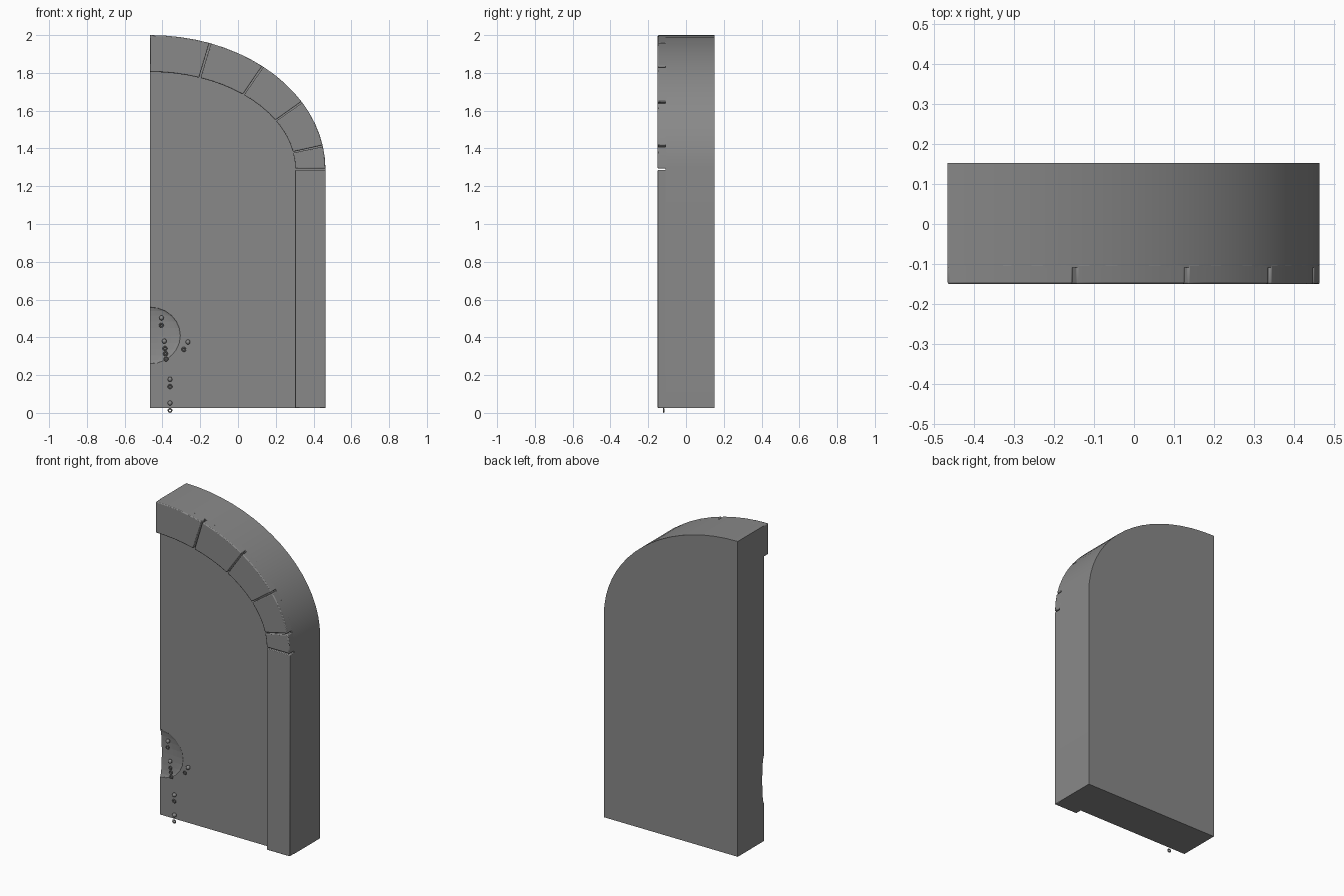
import bpy, bmesh, math
from mathutils import Vector

if "Cube" in bpy.data.objects:
    bpy.data.objects.remove(bpy.data.objects["Cube"])

stone = bpy.data.materials.new("grey stone")
stone.diffuse_color = (0.25, 0.25, 0.25, 1)
stone.use_nodes = True
stone.node_tree.nodes["Principled BSDF"].inputs["Base Color"].default_value = stone.diffuse_color

LEFT, SPRING, BASE = -0.465, 1.29, 0.025
BACK, FRONT, PANEL = 0.152, -0.15, -0.108
OUTER, INNER = (0.928, 0.71), (0.768, 0.515)


def arc(radii, a, b, step=5):
    """Points on a quarter ellipse, angles in degrees from the crown."""
    n = max(1, round((b - a) / step))
    angles = [math.radians(a + (b - a) * i / n) for i in range(n + 1)]
    return [(LEFT + radii[0] * math.sin(t), SPRING + radii[1] * math.cos(t)) for t in angles]


def extrude(name, outline, y0, y1, bevel=0.006):
    """Extrude an x-z outline from y0 (front) to y1 (back)."""
    bm = bmesh.new()
    front = [bm.verts.new((x, y0, z)) for x, z in outline]
    back = [bm.verts.new((x, y1, z)) for x, z in outline]
    bm.faces.new(front)
    bm.faces.new(back[::-1])
    for i in range(len(outline)):
        j = (i + 1) % len(outline)
        bm.faces.new((front[i], back[i], back[j], front[j]))
    bmesh.ops.recalc_face_normals(bm, faces=bm.faces)
    me = bpy.data.meshes.new(name)
    bm.to_mesh(me)
    bm.free()
    ob = bpy.data.objects.new(name, me)
    bpy.context.collection.objects.link(ob)
    me.materials.append(stone)
    smooth(ob)
    if bevel:
        m = ob.modifiers.new("soft edges", 'BEVEL')
        m.width, m.segments, m.limit_method = bevel, 2, 'ANGLE'
        m.angle_limit = math.radians(40)
    return ob


def smooth(ob):
    bpy.ops.object.select_all(action='DESELECT')
    ob.select_set(True)
    bpy.context.view_layer.objects.active = ob
    bpy.ops.object.shade_smooth_by_angle(angle=math.radians(35))


# Wall slab with the rounded top
body = extrude("wall_slab", [(LEFT, BASE)] + arc(OUTER, 0, 90) + [(-LEFT - 0.002, BASE)],
               PANEL, BACK, 0)

# Shallow worn hollow low on the cut edge of the panel
bpy.ops.mesh.primitive_uv_sphere_add(segments=24, ring_count=12, location=(LEFT, PANEL, 0.41))
hollow = bpy.context.object
hollow.name = "hollow_cutter"
hollow.scale = (0.16, 0.018, 0.15)
hollow.hide_render = True
hollow.hide_set(True)
hollow.data.materials.append(stone)
cut = body.modifiers.new("hollow", 'BOOLEAN')
cut.object, cut.operation, cut.solver = hollow, 'DIFFERENCE', 'EXACT'

# Arch stones: four wide, one narrow, with thin joints
joints = [0, 20, 40, 60, 80, 90]
for i, (a, b) in enumerate(zip(joints, joints[1:])):
    a2, b2 = a + (0.3 if a else 0), b - 0.3
    extrude(f"arch_stone_{i + 1}", arc(OUTER, a2, b2) + arc(INNER, a2, b2)[::-1],
            FRONT, PANEL + 0.01, 0.005)

# Straight jamb below the arch
extrude("jamb", [(0.303, BASE), (0.303, SPRING - 0.003), (0.463, SPRING - 0.003), (0.463, BASE)],
        FRONT, PANEL + 0.01, 0.004)

# Small hanging links on the panel: (x, z of top knob, number of rings, sideways step)
chains = [(-0.405, 0.503, 1, -0.001), (-0.39, 0.38, 3, 0.003), (-0.265, 0.375, 1, -0.022),
          (-0.36, 0.178, 1, 0.0), (-0.36, 0.052, 1, 0.0)]
for i, (x, z, rings, step) in enumerate(chains):
    bpy.ops.mesh.primitive_uv_sphere_add(segments=10, ring_count=6, radius=0.013,
                                         location=(x, PANEL - 0.008, z))
    knob = bpy.context.object
    knob.name = f"knob_{i + 1}"
    parts = [knob]
    for r in range(rings):
        bpy.ops.mesh.primitive_torus_add(major_segments=12, minor_segments=6,
                                         major_radius=0.009, minor_radius=0.004,
                                         location=(x + step * (r + 1), PANEL - 0.010,
                                                   z - 0.039 - 0.028 * r),
                                         rotation=(math.radians(90), 0, 0))
        ring = bpy.context.object
        ring.name = f"ring_{i + 1}_{r + 1}"
        parts.append(ring)
    for ob in parts:
        ob.data.materials.append(stone)
        smooth(ob)
